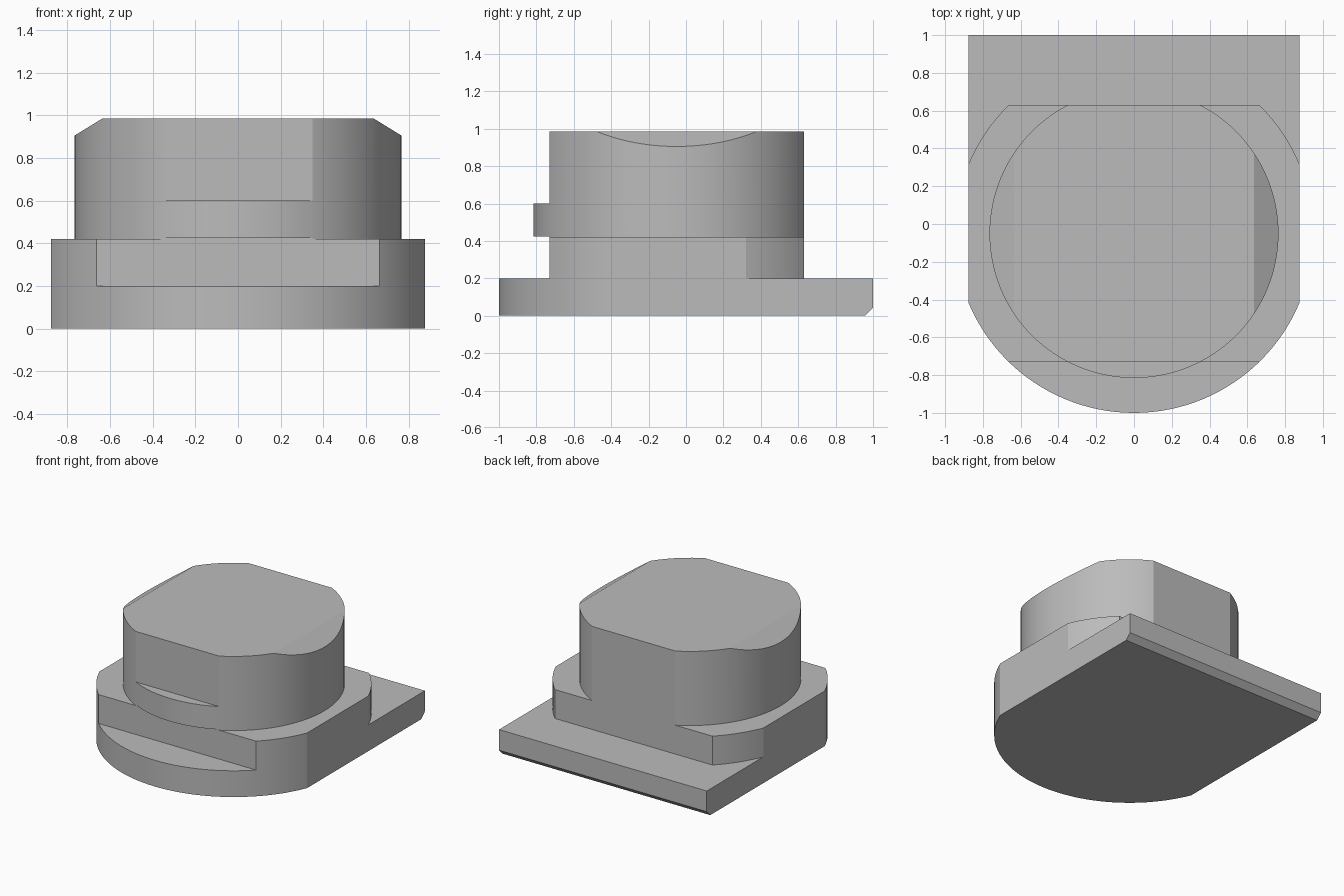
import bpy
import bmesh
import math
from mathutils import Matrix, Vector

cube = bpy.data.objects.get("Cube")
if cube:
    bpy.data.objects.remove(cube, do_unlink=True)

AXIS_Y = -0.05      # shared centre of all round parts
FRONT, BACK = -0.73, 0.63
HALF_WIDTH = 0.875

grey = bpy.data.materials.new("plain grey")
grey.use_nodes = True
grey.diffuse_color = (0.5, 0.5, 0.5, 1)
grey.node_tree.nodes["Principled BSDF"].inputs["Base Color"].default_value = (0.5, 0.5, 0.5, 1)


def cylinder(radius, bottom, top):
    bm = bmesh.new()
    centre = Matrix.Translation((0, AXIS_Y, (bottom + top) / 2))
    bmesh.ops.create_cone(bm, cap_ends=True, segments=128, radius1=radius,
                          radius2=radius, depth=top - bottom, matrix=centre)
    return bm


def cut(bm, point, normal):
    """Slice off everything on the normal's side and close the opening."""
    geom = bm.verts[:] + bm.edges[:] + bm.faces[:]
    bmesh.ops.bisect_plane(bm, geom=geom, dist=1e-5, plane_co=point,
                           plane_no=normal, clear_outer=True)
    bmesh.ops.holes_fill(bm, edges=[e for e in bm.edges if e.is_boundary])


def cut_sides(bm):
    for side in (-1, 1):
        cut(bm, (side * HALF_WIDTH, 0, 0), (side, 0, 0))


def cut_flats(bm):
    cut(bm, (0, FRONT, 0), (0, -1, 0))
    cut(bm, (0, BACK, 0), (0, 1, 0))


def finish(bm, name):
    bmesh.ops.recalc_face_normals(bm, faces=bm.faces)
    mesh = bpy.data.meshes.new(name)
    bm.to_mesh(mesh)
    bm.free()
    mesh.materials.append(grey)
    obj = bpy.data.objects.new(name, mesh)
    bpy.context.collection.objects.link(obj)
    bpy.ops.object.select_all(action='DESELECT')
    obj.select_set(True)
    bpy.context.view_layer.objects.active = obj
    bpy.ops.object.shade_smooth_by_angle(angle=math.radians(20))


# Base plate: round front, square back with a bevelled lower edge
bm = cylinder(0.95, 0, 0.2)
cut_sides(bm)
cut(bm, (0, AXIS_Y, 0), (0, 1, 0))
for v in bm.verts:
    if v.co.y > AXIS_Y - 0.001:
        v.co.y = 1
cut(bm, (0, 1, 0.043), Vector((0, 1, -1)).normalized())
finish(bm, "base_plate")

# Middle step: flats on all four sides
bm = cylinder(0.95, 0.2, 0.42)
cut_sides(bm)
cut_flats(bm)
finish(bm, "middle_step")

# Upper boss: front and back flats, sloped shoulders left and right
bm = cylinder(0.765, 0.42, 0.985)
cut_flats(bm)
for side in (-1, 1):
    cut(bm, (side * 0.635, 0, 0.985), Vector((side * 0.08, 0, 0.13)).normalized())
finish(bm, "upper_boss")

# Front lip: the sliver of the round boss left in front of the flat
bm = cylinder(0.765, 0.425, 0.6)
cut(bm, (0, FRONT, 0), (0, 1, 0))
finish(bm, "front_lip")
